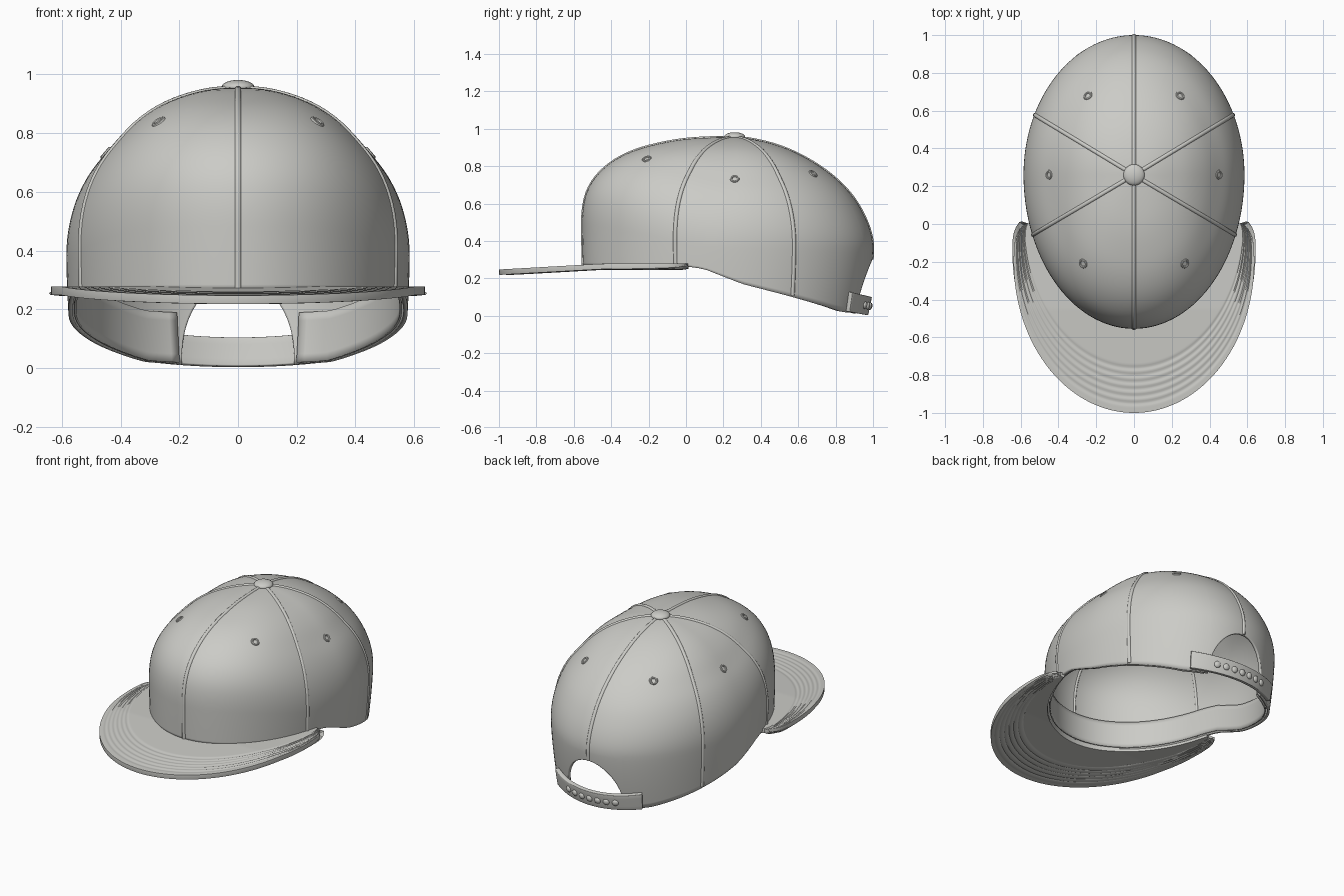
import bpy, bmesh
from math import sin, cos, radians, asin, degrees, sqrt
from mathutils import Vector

if "Cube" in bpy.data.objects:
    bpy.data.objects.remove(bpy.data.objects["Cube"])

fabric = bpy.data.materials.new("light grey fabric")
fabric.use_nodes = True
GREY = (0.6, 0.6, 0.57, 1)
fabric.diffuse_color = GREY
fabric.node_tree.nodes["Principled BSDF"].inputs["Base Color"].default_value = GREY

# Crown heights, one per ten degrees from the apex to the widest ring
FRONT = [.955, .953, .943, .92, .888, .842, .782, .71, .62, .5]
SIDE = [.955, .947, .92, .878, .815, .735, .66, .575, .48, .38]
BACK = [.955, .938, .903, .85, .785, .71, .625, .53, .44, .36]
# Lower edge of the crown: (y, z)
RIM = [(-1, .265), (0, .265), (.1, .25), (.2, .21), (.3, .17), (.55, .105),
       (.75, .05), (.85, .02), (1, .008)]
OPENING = .36                      # sine of the opening's half angle


def blend(a, front, side, back):
    """Mix front, side and back values at angle a (0 = front, 90 = +x)."""
    s, c = sin(radians(a)), cos(radians(a))
    w = 1 - s ** 4 if c > 0 else c * c
    return side + w * ((front if c > 0 else back) - side)


def spline(p, v):
    """Catmull-Rom value along the list p, v from 0 to 1."""
    t = v * (len(p) - 1)
    i = min(int(t), len(p) - 2)
    t -= i
    b, c = p[i], p[i + 1]
    a = p[i - 1] if i else c
    d = p[i + 2] if i + 2 < len(p) else 2 * c - b
    return b + .5 * t * (c - a + t * (2*a - 5*b + 4*c - d + t * (3*(b - c) + d - a)))


def plan(a, r, z):
    s, c = sin(radians(a)), cos(radians(a))
    return Vector((.585 * r * s, .26 - (.815 if c > 0 else .74) * r * c, z))


def wall(a, z, off=0):
    """Point on the lower crown wall at height z, moved outward by off."""
    z0 = blend(a, FRONT[-1], SIDE[-1], BACK[-1])
    drop = max(0, z0 - z) / .35
    return plan(a, 1 - blend(a, .008, .03, .07) * drop ** 1.5 + off / .65, z)


def rim(a):
    s = abs(sin(radians(a)))
    if cos(radians(a)) < 0 and s < OPENING:
        return .01 + .29 * sqrt(1 - (s / OPENING) ** 2)
    y = plan(a, .97, 0).y
    for (y0, z0), (y1, z1) in zip(RIM, RIM[1:]):
        if y <= y1:
            return z0 + (z1 - z0) * (y - y0) / (y1 - y0)


def crown_point(a, v):
    """v 0..1 runs over the dome, 1..2 down the wall to the rim."""
    if v <= 1:
        z = blend(a, spline(FRONT, v), spline(SIDE, v), spline(BACK, v))
        return plan(a, sin(radians(90 * v)), z)
    z0 = blend(a, FRONT[-1], SIDE[-1], BACK[-1])
    return wall(a, z0 + (rim(a) - z0) * (v - 1))


def crown_normal(a, v):
    down = crown_point(a, v + .01) - crown_point(a, v - .01)
    return down.cross(crown_point(a + .5, v) - crown_point(a - .5, v)).normalized()


def finish(ob, name, angle=40):
    ob.name = name
    ob.data.materials.append(fabric)
    bpy.ops.object.select_all(action='DESELECT')
    ob.select_set(True)
    bpy.context.view_layer.objects.active = ob
    if ob.type == 'MESH':
        bpy.ops.object.shade_smooth_by_angle(angle=radians(angle))
    return ob


def sheet(name, us, vs, f, thick, wrap=False, bevel=0):
    """Sheet of points f(u, v), thickened to the inside."""
    bm = bmesh.new()
    cols = [[bm.verts.new(f(u, v)) for v in vs] for u in us]
    for p, q in zip(cols, cols[1:] + (cols[:1] if wrap else [])):
        for j in range(len(vs) - 1):
            bm.faces.new((p[j], p[j + 1], q[j + 1], q[j]))
    bmesh.ops.remove_doubles(bm, verts=bm.verts, dist=1e-5)
    me = bpy.data.meshes.new(name)
    bm.to_mesh(me)
    bm.free()
    ob = bpy.data.objects.new(name, me)
    bpy.context.collection.objects.link(ob)
    finish(ob, name)
    m = ob.modifiers.new("thickness", 'SOLIDIFY')
    m.thickness, m.offset = thick, -1
    if bevel:
        b = ob.modifiers.new("soft edge", 'BEVEL')
        b.width, b.segments, b.limit_method = bevel, 3, 'ANGLE'
        b.angle_limit = radians(50)
    return ob


def steps(a, b, n):
    return [a + (b - a) * i / n for i in range(n + 1)]


def tube(name, points, radius):
    cu = bpy.data.curves.new(name, 'CURVE')
    cu.dimensions, cu.bevel_depth, cu.bevel_resolution = '3D', radius, 3
    cu.use_fill_caps = True
    sp = cu.splines.new('POLY')
    sp.points.add(len(points) - 1)
    for sp_point, p in zip(sp.points, points):
        sp_point.co = (*p, 1)
    ob = bpy.data.objects.new(name, cu)
    bpy.context.collection.objects.link(ob)
    return finish(ob, name)


# Crown, with columns gathered around the rear opening
edge = 180 - degrees(asin(OPENING))
half = steps(0, edge, 54)
half += [180 - degrees(asin(OPENING * cos(radians(p)))) for p in steps(0, 90, 14)][1:]
half[-1] = 180
angles = half + [360 - a for a in reversed(half[1:-1])]
sheet("crown", angles, steps(0, 1, 36) + steps(1, 2, 12)[1:], crown_point, .015, wrap=True)

# Six seams, outside ridge and inside tape
for a in (0, 67, 115.5, 180, 244.5, 293):
    for name, off, r in (("seam_ridge", -.005, .012), ("inner_seam_tape", -.013, .009)):
        tube(name, [crown_point(a, v) + crown_normal(a, v) * off
                    for v in steps(.03, 1.97, 50)], r)

# Stitched eyelets, one per panel
for a, r in ((38.7, .739), (90, .77), (143.6, .705)):
    v = degrees(asin(r)) / 90
    for s in (a, 360 - a):
        n = crown_normal(s, v)
        bpy.ops.mesh.primitive_torus_add(
            major_radius=.019, minor_radius=.007, major_segments=24, minor_segments=8,
            location=crown_point(s, v) - n * .001,
            rotation=n.to_track_quat('Z', 'Y').to_euler())
        finish(bpy.context.object, "eyelet")

# Top button
bpy.ops.mesh.primitive_uv_sphere_add(segments=32, ring_count=16, location=(0, .26, .957))
bpy.context.object.scale = (.056, .056, .024)
finish(bpy.context.object, "top_button")


# Brim, with shallow rows of stitching on the outer part
def brim_point(t, s):
    inner = plan(t * 72, .975, 0)
    f = radians(t * 104)
    x, y = .637 * sin(f), -.2 - .8 * cos(f)
    curl = max(0, (abs(t) - .94) / .06) ** 2 * .03
    x -= curl if t > 0 else -curl
    p = inner.lerp(Vector((x, y, 0)), s)
    p.z = .278 - .056 * max(0, -p.y - .45)
    if .45 < s < .93:
        p.z += .002 * (cos((s - .45) / .08 * 6.2832) - 1)
    return p


sheet("brim", steps(-1, 1, 120), steps(0, 1, 60), brim_point, .029, bevel=.01)

# Sweatband inside the lower edge
sheet("sweatband", steps(-157.5, 157.5, 100), steps(0, 1, 6),
      lambda a, s: wall(a, rim(a) + .004 + .17 * (1 - s), -.022), .008)


# Rear strap with its row of studs
def strap_point(d, s, off=.024):
    z = (.1 + .025 * (d / 32) ** 2) * (1 - s) + (.002 + .018 * (d / 32) ** 2) * s
    return wall(180 + d, z, off)


sheet("rear_strap", steps(-32, 32, 32), steps(0, 1, 4), strap_point, .026, bevel=.004)
for i in range(-3, 4):
    d = i * 5.6
    p = strap_point(d, .5)
    n = (strap_point(d, .6) - strap_point(d, .4)).cross(
        strap_point(d + 1, .5) - strap_point(d - 1, .5)).normalized()
    bpy.ops.mesh.primitive_uv_sphere_add(segments=16, ring_count=8, location=p,
                                         rotation=n.to_track_quat('Z', 'Y').to_euler())
    bpy.context.object.scale = (.02, .02, .012)
    finish(bpy.context.object, "strap_stud")
